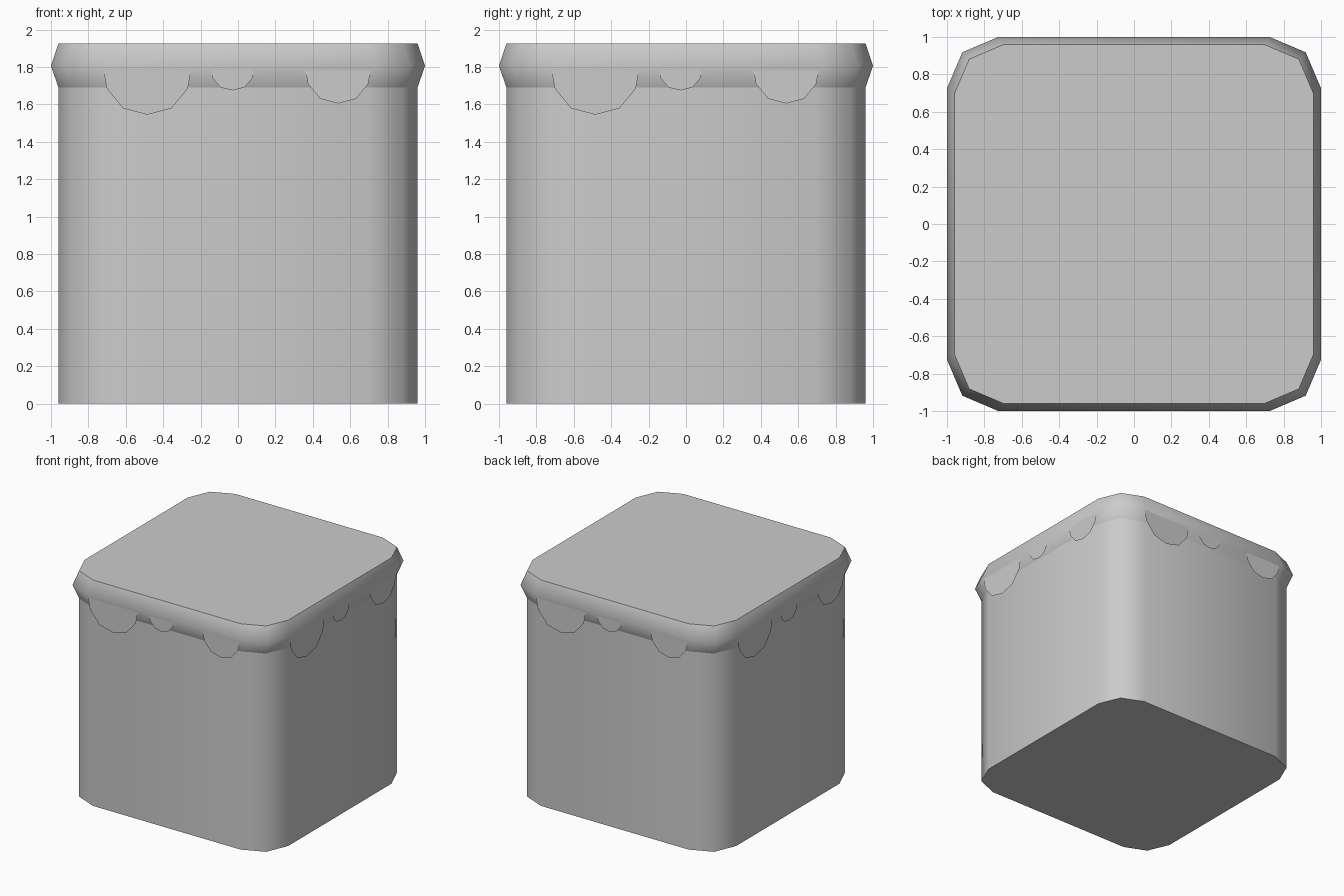
import bpy, math
from mathutils import Matrix, Vector

if "Cube" in bpy.data.objects:
    bpy.data.objects.remove(bpy.data.objects["Cube"])


def make_object(name, verts, faces):
    mesh = bpy.data.meshes.new(name)
    mesh.from_pydata(verts, [], faces)
    obj = bpy.data.objects.new(name, mesh)
    bpy.context.collection.objects.link(obj)
    return obj


def ring(r, z):
    # Twelve-sided square with cut corners, counter-clockwise
    side, corner = r * 0.725, r * 0.918
    verts = []
    for k in range(4):
        rot = Matrix.Rotation(k * math.pi / 2, 3, 'Z')
        for p in ((r, -side), (r, side), (corner, corner)):
            verts.append(rot @ Vector((p[0], p[1], z)))
    return verts


def loft(name, profile, cap_bottom, cap_top):
    verts, faces, n = [], [], 12
    for r, z in profile:
        verts += ring(r, z)
    for j in range(len(profile) - 1):
        for i in range(n):
            a, b = j * n + i, j * n + (i + 1) % n
            faces.append((a, b, b + n, a + n))
    if cap_bottom:
        faces.append(tuple(reversed(range(n))))
    if cap_top:
        faces.append(tuple(range(len(verts) - n, len(verts))))
    obj = make_object(name, verts, faces)
    bpy.ops.object.select_all(action='DESELECT')
    obj.select_set(True)
    bpy.context.view_layer.objects.active = obj
    bpy.ops.object.shade_smooth_by_angle(angle=math.radians(60))
    return obj


# Block body and the bulging rim that closes its top
loft("block_body", [(0.96, 0), (0.96, 1.69)], True, False)
loft("top_rim", [(0.96, 1.69), (1.0, 1.807), (0.96, 1.925)], False, True)

# Thin rounded drips hanging from the rim: centre, half width, depth
DRIPS = [(-0.485, 0.235, 0.24), (-0.03, 0.115, 0.11), (0.535, 0.175, 0.18)]
OUTLINE = [(-1, 0), (-0.92, 0.42), (-0.55, 0.86), (0, 1),
           (0.55, 0.86), (0.92, 0.42), (1, 0)]
for k, side in enumerate(("front", "right", "back", "left")):
    rot = Matrix.Rotation(k * math.pi / 2, 3, 'Z')
    verts, faces = [], []
    for cx, half, depth in DRIPS:
        start = len(verts)
        verts += [rot @ Vector((cx + half * u, -0.991, 1.785 - depth * v))
                  for u, v in OUTLINE]
        faces.append(tuple(range(start, len(verts))))
    make_object(side + "_drips", verts, faces)
